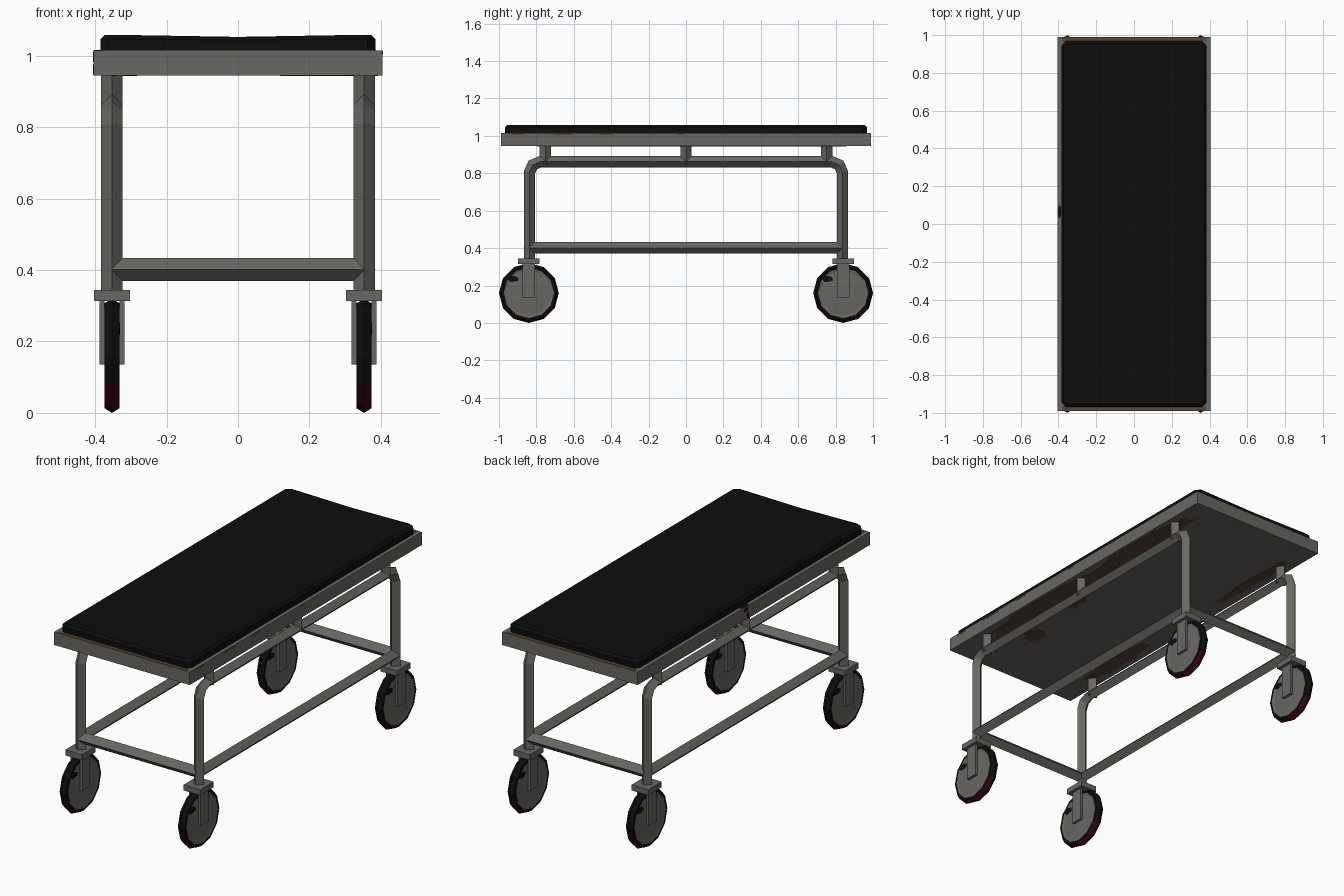
import bpy, bmesh, math
from mathutils import Vector, Matrix

cube = bpy.data.objects.get("Cube")
if cube:
    bpy.data.objects.remove(cube)


def material(name, rgb):
    m = bpy.data.materials.new(name)
    m.use_nodes = True
    m.diffuse_color = (*rgb, 1)
    bsdf = m.node_tree.nodes["Principled BSDF"]
    bsdf.inputs["Base Color"].default_value = (*rgb, 1)
    bsdf.inputs["Roughness"].default_value = 0.8
    return m


METAL = material("dull_steel", (0.14, 0.135, 0.122))
BLACK = material("black_rubber", (0.004, 0.004, 0.004))
RUST = material("rust_brown", (0.1, 0.06, 0.035))
STAIN = material("dark_maroon", (0.04, 0.002, 0.01))


def finish(name, bm, *mats):
    bmesh.ops.recalc_face_normals(bm, faces=bm.faces)
    mesh = bpy.data.meshes.new(name)
    bm.to_mesh(mesh)
    bm.free()
    for m in mats:
        mesh.materials.append(m)
    ob = bpy.data.objects.new(name, mesh)
    bpy.context.scene.collection.objects.link(ob)
    return ob


def box(name, centre, size, mat):
    bm = bmesh.new()
    bmesh.ops.create_cube(bm, size=1, matrix=Matrix.Translation(centre) @ Matrix.Diagonal((*size, 1)))
    return finish(name, bm, mat)


def loft(bm, rings, caps=True):
    """Join equal-length closed rings of points with quads."""
    loops = [[bm.verts.new(p) for p in ring] for ring in rings]
    n = len(loops[0])
    for a, b in zip(loops, loops[1:]):
        for i in range(n):
            bm.faces.new((a[i], a[(i + 1) % n], b[(i + 1) % n], b[i]))
    if caps:
        bm.faces.new(loops[0])
        bm.faces.new(loops[-1])
    return loops


def bar(name, path, side, r=0.03):
    """Diamond-section tube along a planar path; side is the plane normal."""
    pts, side = [Vector(p) for p in path], Vector(side)
    rings = []
    for i, p in enumerate(pts):
        before = (p - pts[i - 1]).normalized() if i else (pts[1] - p).normalized()
        after = (pts[i + 1] - p).normalized() if i < len(pts) - 1 else before
        mean = (before + after).normalized()
        across = side.cross(mean) * (r / mean.dot(before))
        rings.append([p + side * r, p + across, p - side * r, p - across])
    bm = bmesh.new()
    loft(bm, rings)
    return finish(name, bm, METAL)


def patch(name, centre, radii, axis, mat, sides=10):
    """Thin irregular plate facing along axis x or z."""
    bm = bmesh.new()
    rings = []
    for t in (-0.001, 0.001):
        ring = []
        for i in range(sides):
            a = math.tau * i / sides
            k = 1 + 0.15 * math.sin(3 * i)
            u, v = radii[0] * k * math.cos(a), radii[1] * k * math.sin(a)
            ring.append(Vector(centre) + Vector((t, u, v) if axis == "x" else (u, v, t)))
        rings.append(ring)
    loft(bm, rings)
    return finish(name, bm, mat)


# Bed tray with rusty end lips
box("bed_tray", (0, 0, 0.98), (0.81, 1.98, 0.07), METAL)
for s in (-1, 1):
    box("rusty_lip", (0, s * 0.976, 1.015), (0.76, 0.022, 0.003), RUST)

# Mattress: clipped corners, bevelled top, shallow sag along the middle
bm = bmesh.new()
rings = []
for inset, z, sag in ((0, 1.012, 0), (0, 1.047, 0.003), (0.012, 1.059, 0.006)):
    w, l, c = 0.385 - inset, 0.968 - inset, 0.022
    quarter = [(w, l - c), (w - c, l), (0, l)]
    outline = quarter + [(-x, y) for x, y in quarter[1::-1]]
    outline += [(-x, -y) for x, y in outline]
    rings.append([(x, y, z - (sag if x == 0 else 0)) for x, y in outline])
loops = loft(bm, rings, caps=False)
bm.faces.new(loops[0])
top = loops[-1]
bm.faces.new(top[2:8])
bm.faces.new(top[7:] + top[:3])
finish("mattress", bm, BLACK)

# Side frames: bent tube, lower rail and bed supports
X, Y = 0.353, 0.837
half = [(Y, 0.34), (Y, 0.805), (Y - 0.018, 0.845), (Y - 0.058, 0.862)]
for s in (-1, 1):
    path = [(s * X, -y, z) for y, z in half] + [(s * X, y, z) for y, z in half[::-1]]
    bar("side_frame_tube", path, (1, 0, 0))
    bar("lower_side_rail", [(s * X, -Y, 0.402), (s * X, Y, 0.402)], (1, 0, 0), 0.032)
    bar("lower_end_rail", [(-X, s * Y, 0.402), (X, s * Y, 0.402)], (0, 1, 0), 0.032)
    for y in (-0.752, 0, 0.752):
        bar("bed_support", [(s * X, y, 0.85), (s * X, y, 0.95)], (1, 0, 0))


def lathe_rings(cx, cy, profile, sides=12):
    return [[(cx + x, cy + r * math.sin(math.tau * i / sides), 0.16 - r * math.cos(math.tau * i / sides))
             for i in range(sides)] for x, r in profile]


def caster(cx, cy):
    box("caster_cap", (cx, cy, 0.329), (0.1, 0.115, 0.03), METAL)
    for s in (-1, 1):
        box("caster_fork", (cx + s * 0.028, cy, 0.226), (0.014, 0.066, 0.182), METAL)
    # Tyre with a central ridge, stained where it meets the ground
    bm = bmesh.new()
    loft(bm, lathe_rings(cx, cy, [(-0.021, 0.134), (-0.021, 0.147), (0, 0.16),
                                  (0.021, 0.147), (0.021, 0.134)]), caps=False)
    tyre = finish("tyre", bm, BLACK, STAIN)
    for f in tyre.data.polygons:
        f.material_index = int(f.center.z < 0.07 and abs(f.normal.x) < 0.9)
    # Wheel disc, slightly dished, with a raised hub
    bm = bmesh.new()
    loft(bm, lathe_rings(cx, cy, [(-0.021, 0.06), (-0.017, 0.12), (-0.02, 0.136),
                                  (0.02, 0.136), (0.017, 0.12), (0.021, 0.06)]))
    finish("wheel_disc", bm, METAL)
    for s in (-1, 1):
        patch("grease_spot", (cx + s * 0.021, cy - s * 0.085, 0.235), (0.03, 0.016), "x", BLACK)


for sx in (-1, 1):
    for sy in (-1, 1):
        caster(sx * X, sy * 0.84)

# Rust under the tray
under = 0.9445
for cx, cy, rx, ry in ((0.33, 0.45, 0.06, 0.4), (0.33, -0.3, 0.06, 0.45), (0.17, -0.59, 0.05, 0.06),
                       (0.26, -0.2, 0.07, 0.1), (-0.335, 0.55, 0.03, 0.27), (-0.33, -0.53, 0.045, 0.25)):
    patch("underside_rust", (cx, cy, under), (rx, ry), "z", RUST, 16)

# Rust and stains along the tray edge
for cy, ry in ((-0.9, 0.04), (-0.66, 0.06), (-0.43, 0.04), (-0.03, 0.02)):
    patch("edge_rust", (0.405, cy, 1.009), (ry, 0.005), "x", RUST)
patch("edge_stain", (-0.394, 0.065, 1.0155), (0.009, 0.035), "z", BLACK)
patch("edge_drip", (-0.405, 0.065, 0.998), (0.018, 0.014), "x", STAIN)
patch("side_drip", (-0.405, 0.05, 0.962), (0.01, 0.014), "x", BLACK)
